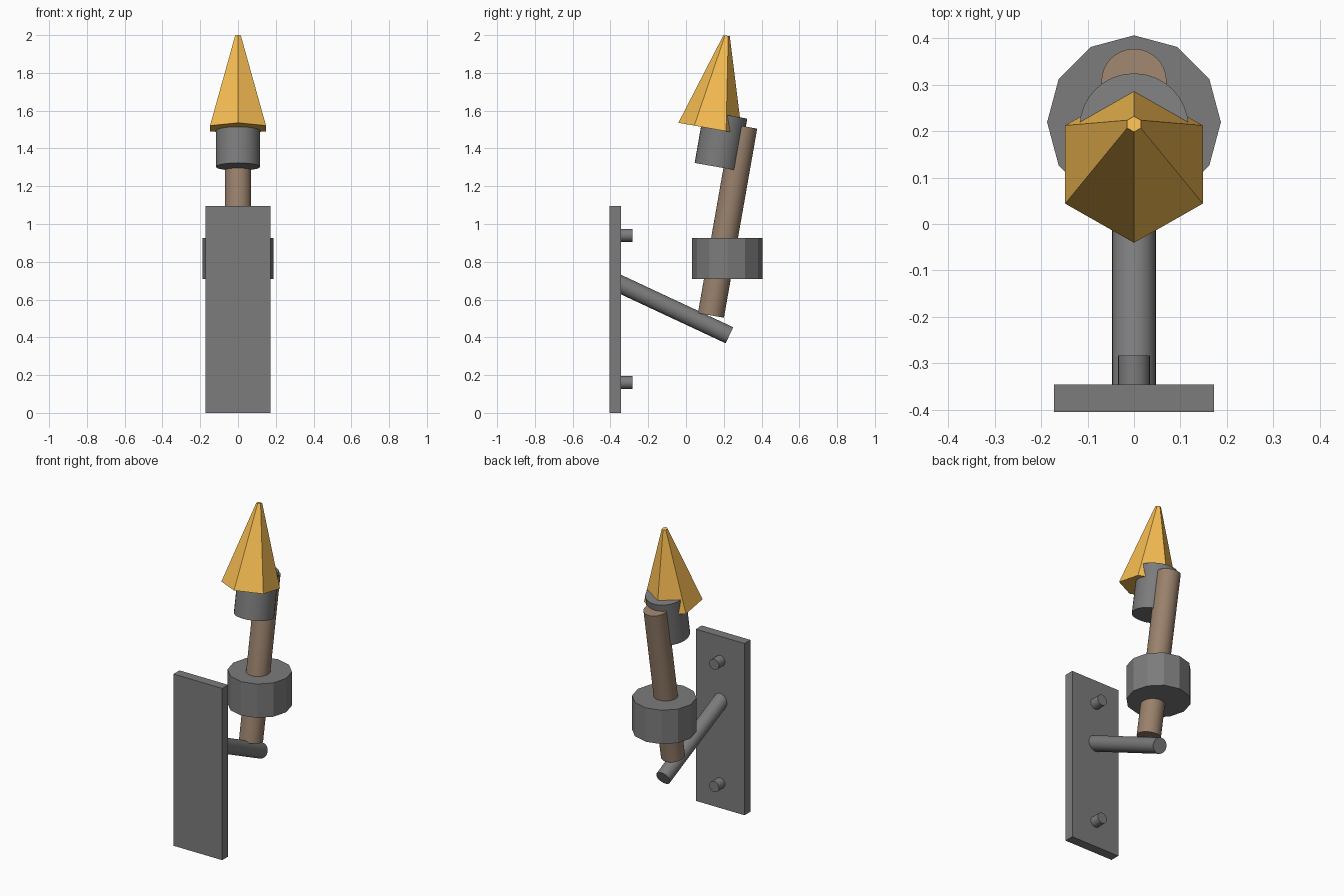
import bpy
import math
from mathutils import Vector

if "Cube" in bpy.data.objects:
    bpy.data.objects.remove(bpy.data.objects["Cube"])


def material(name, color):
    m = bpy.data.materials.new(name)
    m.diffuse_color = color
    m.use_nodes = True
    m.node_tree.nodes["Principled BSDF"].inputs["Base Color"].default_value = m.diffuse_color
    return m


iron = material("iron", (0.2, 0.2, 0.205, 1))
wood = material("wood", (0.32, 0.22, 0.15, 1))
flame_gold = material("flame_gold", (0.93, 0.51, 0.085, 1))


def rod(name, start, end, r1, r2=None, sides=32, smooth=True, mat=iron):
    """Round or faceted rod between two (y, z) points on the centre plane."""
    a, b = Vector((0, *start)), Vector((0, *end))
    axis = b - a
    tilt = math.atan2(-axis.y, axis.z)  # rotation about x keeps a vertex on +y
    bpy.ops.mesh.primitive_cone_add(
        vertices=sides, radius1=r1, radius2=r1 if r2 is None else r2,
        depth=axis.length, location=(a + b) / 2, rotation=(tilt, 0, 0))
    ob = bpy.context.object
    ob.name = name
    if smooth:
        bpy.ops.object.shade_smooth_by_angle(angle=math.radians(30))
    ob.data.materials.append(mat)
    return ob


# Wall plate
bpy.ops.mesh.primitive_cube_add(size=1, location=(0, -0.375, 0.548))
plate = bpy.context.object
plate.name = "wall_plate"
plate.scale = (0.344, 0.06, 1.096)
bpy.ops.object.transform_apply(location=False, rotation=False, scale=True)
plate.data.materials.append(iron)

# Two bolts
for name, z in (("lower_bolt", 0.16), ("upper_bolt", 0.94)):
    rod(name, (-0.36, z), (-0.283, z), 0.034)

# Sloping bracket arm
rod("bracket_arm", (-0.365, 0.689), (0.23, 0.411), 0.047)

# Level twelve-sided holder ring
rod("holder_ring", (0.219, 0.71), (0.219, 0.926), 0.187, sides=12, smooth=False)

# Leaning wooden handle
rod("torch_handle", (0.132, 0.516), (0.308, 1.517), 0.07, mat=wood)

# Cup under the flame
rod("torch_cup", (0.161, 1.303), (0.209, 1.578), 0.117)

# Six-sided flame with blunt tip
rod("flame", (0.128, 1.506), (0.215, 1.997), 0.171, 0.017, sides=6,
    smooth=False, mat=flame_gold)
